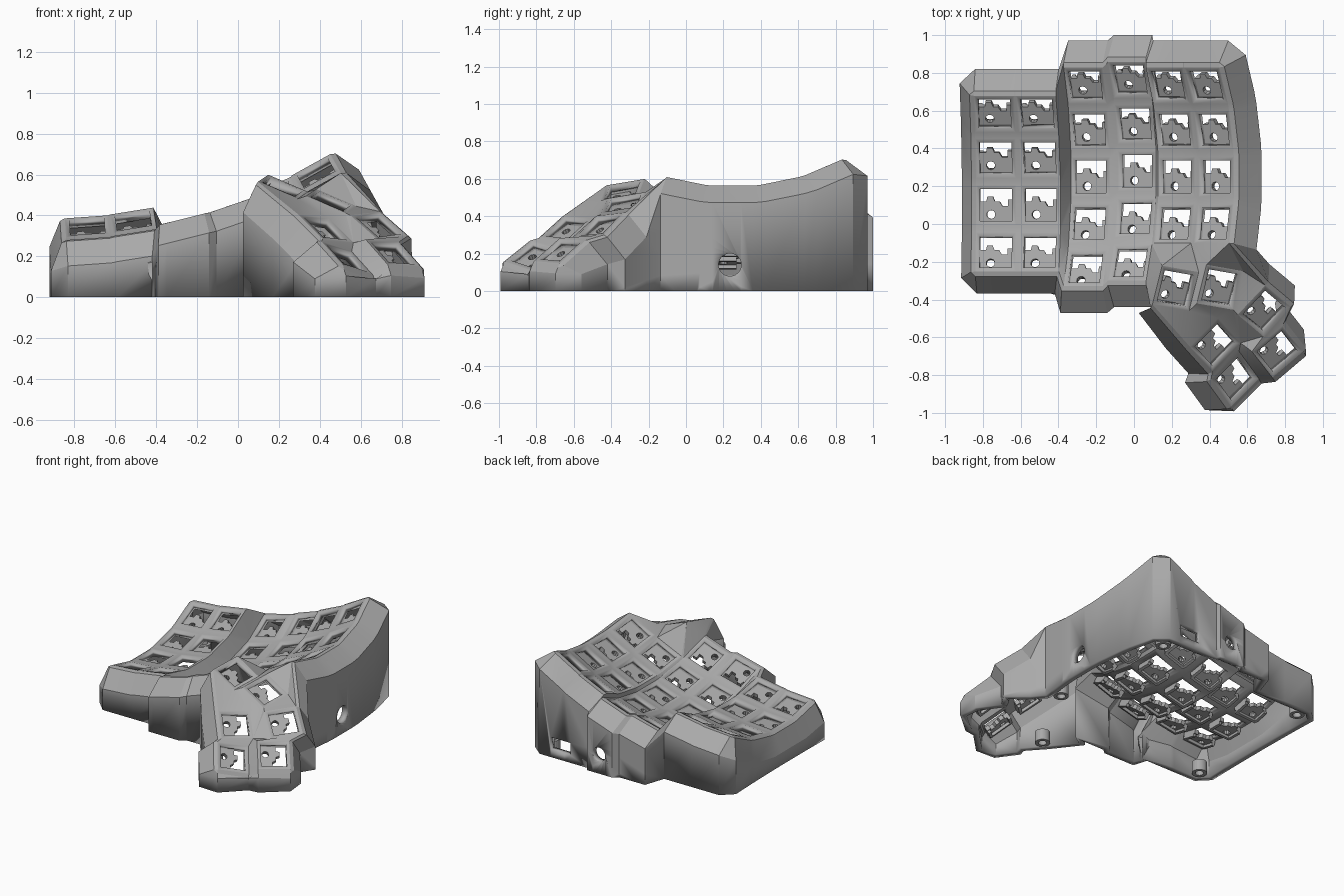
import bpy, bmesh, math
from mathutils import Matrix, Vector

if "Cube" in bpy.data.objects:
    bpy.data.objects.remove(bpy.data.objects["Cube"])

H = 0.107      # half size of a key plate
HOLE = 0.085   # half size of a switch opening
PITCH, RADIUS = math.radians(13), 1.1   # curve of the key columns

grey = bpy.data.materials.new("matte_grey")
grey.diffuse_color = (0.40, 0.40, 0.40, 1)
grey.use_nodes = True
grey.node_tree.nodes["Principled BSDF"].inputs["Base Color"].default_value = grey.diffuse_color


def finish(bm, name):
    mesh = bpy.data.meshes.new(name)
    bm.to_mesh(mesh)
    bm.free()
    mesh.materials.append(grey)
    ob = bpy.data.objects.new(name, mesh)
    bpy.context.collection.objects.link(ob)
    return ob


def rot(deg, axis):
    return Matrix.Rotation(math.radians(deg), 4, axis)


def punch(bm, faces, centre, u, v, ru, rv, n):
    """Cut a convex n-sided opening out of flat faces."""
    centre, u, v = Vector(centre), Vector(u), Vector(v)
    for k in range(n):
        a = 2 * math.pi * k / n
        no = u * math.cos(a) + v * math.sin(a)
        co = centre + u * math.cos(a) * ru + v * math.sin(a) * rv
        geom = set(faces)
        for f in faces:
            geom.update(f.edges)
            geom.update(f.verts)
        out = bmesh.ops.bisect_plane(bm, geom=list(geom), dist=1e-5, plane_co=co, plane_no=no)
        faces = [f for f in out["geom"] if isinstance(f, bmesh.types.BMFace)
                 and (f.calc_center_median() - co).dot(no) < 0]
    bmesh.ops.delete(bm, geom=faces, context="FACES")


# Key positions: curved finger columns (x, y, z, tilt, rows)
columns = [(-.73, .10, .235, 4, 4), (-.495, .10, .265, 9, 4), (-.23, .25, .23, 14, 5),
           (.015, .28, .30, 19, 5), (.225, .25, .40, 24, 4), (.435, .25, .51, 29, 4)]
keys = {}
for c, (x, y, z, tilt, rows) in enumerate(columns):
    for r in range(rows):
        a = (2 - r) * PITCH
        keys[c, r] = (Matrix.Translation((x, y, z)) @ rot(-tilt, "Y")
                      @ Matrix.Translation((0, RADIUS * math.sin(a), RADIUS * (1 - math.cos(a))))
                      @ Matrix.Rotation(a, 4, "X"))
# Thumb cluster (position, rotation)
thumbs = [((.22, -.34, .54), (10, 23, -10)), ((.455, -.335, .47), (10, 23, -10)),
          ((.69, -.46, .35), (6, 34, -40)), ((.76, -.675, .215), (-4, 35, -52)),
          ((.43, -.64, .335), (-6, 34, -48)), ((.535, -.82, .19), (-16, 33, -54))]
for i, (p, (rx, ry, rz)) in enumerate(thumbs):
    keys["t", i + 1] = Matrix.Translation(p) @ rot(rz, "Z") @ rot(ry, "Y") @ rot(rx, "X")

bm = bmesh.new()
posts = {}


def post(k, sx, sy):
    """Shared corner vertex of a key plate."""
    if (k, sx, sy) not in posts:
        posts[k, sx, sy] = bm.verts.new(keys[k] @ Vector((sx * H, sy * H, 0)))
    return posts[k, sx, sy]


def face(*vs):
    vs = list(dict.fromkeys(vs))
    if len(vs) > 2 and not bm.faces.get(vs):
        bm.faces.new(vs)


# Key plates: square frames around each opening
RING = [(-1, -1), (1, -1), (1, 1), (-1, 1)]
for k, m in keys.items():
    inner = [bm.verts.new(m @ Vector((sx * HOLE, sy * HOLE, 0))) for sx, sy in RING]
    outer = [post(k, *s) for s in RING]
    for i in range(4):
        j = (i + 1) % 4
        face(outer[i], outer[j], inner[j], inner[i])

# Webs between the finger keys
for (c, r) in [k for k in keys if k[0] != "t"]:
    down, side, diag = (c, r + 1), (c + 1, r), (c + 1, r + 1)
    if down in keys:
        face(post((c, r), -1, -1), post(down, -1, 1), post(down, 1, 1), post((c, r), 1, -1))
    if side in keys:
        face(post((c, r), 1, 1), post((c, r), 1, -1), post(side, -1, -1), post(side, -1, 1))
    if down in keys and diag in keys:
        face(post((c, r), 1, -1), post(down, 1, 1), post(diag, -1, 1), post(side, -1, -1))


def P(name):
    """Corner from a short name: key, then left/right and back/front."""
    k = ("t", int(name[1])) if name[0] == "t" else (int(name[0]), int(name[1]))
    return k, (1 if name[2] == "R" else -1), (1 if name[3] == "B" else -1)


# Webs joining the fingers to the thumb cluster, and inside the cluster
webs = ["13RF 23LF 24LB", "13RF 24LB 24LF", "33RF 34RB 43LF", "34RB t1LB 43LF",
        "34RB 34RF t1LB", "34RF t1LF t1LB", "43LF t1LB 43RF", "43RF t1LB t1RB",
        "43RF t1RB 53LF", "t1RB t2LB 53LF", "t2LB 53RF 53LF", "t2LB t2RB 53RF",
        "t2RB t3LB 53RF", "t1RB t1RF t2LF t2LB", "t2RB t2RF t3LF t3LB", "t1LF t5LF t1RF",
        "t1RF t5LF t5LB", "t1RF t5LB t2LF", "t2LF t5LB t2RF", "t2RF t5LB t5RB",
        "t2RF t5RB t3LF", "t3LF t5RB t3RF", "t3RB t3RF t4LF t4LB", "t5RB t5RF t6LF t6LB",
        "t4LF t6LB t6RB t4RF", "t5RB t4LF t3RF", "t5RB t6LB t4LF"]
for web in webs:
    face(*[post(*P(n)) for n in web.split()])

# Outer wall: one loop of corners, each with an outward direction
left, right, back, front = (-1, 0), (1, 0), (0, 1), (0, -1)
loop = [(n, front) for n in "34RF 34LF 24RF 24LF".split()]
loop += [("24LF", (-.5, -1)), ("13RF", (-.5, -1))]
loop += [(n, front) for n in "13RF 13LF 03RF 03LF".split()]
loop += [(f"0{r}L{s}", left) for r in (3, 2, 1, 0) for s in "FB"]
loop += [(f"{c}0{s}B", back) for c in range(6) for s in "LR"]
loop += [(f"5{r}R{s}", right) for r in range(4) for s in "BF"]
loop += [("t3LB", (.3, 1)), ("t3RB", (.3, 1)), ("t4LB", back), ("t4RB", back)]
loop += [(n, right) for n in "t4RB t4RF t6RB t6RF".split()]
loop += [(n, front) for n in "t6RF t6LF t5RF t5LF t1LF".split()]
strips = []
for name, (dx, dy) in loop:
    k, sx, sy = P(name)
    m = keys[k]
    corner = Vector((sx * H, sy * H, 0))
    p1 = m @ (corner + Vector((dx * .024, dy * .024, -.012)))
    p2 = m @ (corner + Vector((dx * .085, dy * .085, -.15)))
    out = m.to_3x3() @ Vector((dx, dy, 0))
    out.z = 0
    out.normalize()
    if (p2 - p1).dot(out) < .015:      # steep keys: wall drops straight down
        p2 = p1 + out * .015 - Vector((0, 0, .03))
    p2.z = max(p2.z, .09)
    strips.append([post(k, sx, sy)] + [bm.verts.new(p) for p in (p1, p2, (p2.x, p2.y, 0))])
for a, b in zip(strips, strips[1:] + strips[:1]):
    for i in range(3):
        face(a[i], a[i + 1], b[i + 1], b[i])

bmesh.ops.recalc_face_normals(bm, faces=bm.faces)
bm.faces.ensure_lookup_table()
if bm.faces[0].normal.z < 0:
    bmesh.ops.reverse_faces(bm, faces=bm.faces)


# Openings in the walls
def wall(axis, limit):
    return [f for f in bm.faces if abs(f.normal.z) < .02 and f.normal[axis] > .5
            and f.calc_center_median()[axis] > limit]


X, Y, Z = (1, 0, 0), (0, 1, 0), (0, 0, 1)
punch(bm, wall(0, .55), (.68, .235, .14), Y, Z, .06, .06, 20)
punch(bm, wall(1, .9), (.33, .97, .10), X, Z, .08, .045, 4)
punch(bm, wall(1, .9), (.0, 1, .14), X, Z, .05, .05, 20)

case = finish(bm, "case_shell")
thick = case.modifiers.new("thickness", "SOLIDIFY")
thick.thickness, thick.offset = .045, -1

# Switch holders: notched plates with ribs under each opening
bm = bmesh.new()
outline = [(-.09, -.09), (.09, -.09), (.09, .03), (.06, .03), (.06, -.005), (.03, -.005),
           (.015, .02), (-.01, .02), (-.02, .045), (-.05, .045), (-.055, .02), (-.09, .02)]
bm.faces.new([bm.verts.new((x, y, -.046)) for x, y in outline])
punch(bm, bm.faces[:], (-.03, -.05, -.046), X, Y, .022, .022, 10)
ext = bmesh.ops.extrude_face_region(bm, geom=bm.faces[:])
bmesh.ops.translate(bm, vec=(0, 0, -.03), verts=[v for v in ext["geom"]
                                                 if isinstance(v, bmesh.types.BMVert)])
bmesh.ops.recalc_face_normals(bm, faces=bm.faces)
for x, y, w, d in ((.0, -.085, .17, .02), (-.08, -.03, .02, .1), (.08, -.03, .02, .1)):
    bmesh.ops.create_cube(bm, size=1, matrix=Matrix.Translation((x, y, -.08))
                          @ Matrix.Diagonal((w, d, .03, 1)))
holder = finish(bm, "switch_holder")
for i, m in enumerate(keys.values()):
    ob = holder if i == 0 else bpy.data.objects.new("switch_holder", holder.data)
    if i:
        bpy.context.collection.objects.link(ob)
    ob.matrix_world = m

# Screw bosses inside the wall
for x, y in ((.26, -.63), (-.79, -.27), (-.79, .73), (.47, .86), (.56, -.08)):
    bm = bmesh.new()
    rings = [[bm.verts.new((x + r * math.cos(a * math.pi / 12), y + r * math.sin(a * math.pi / 12), z))
              for a in range(24)] for r, z in ((.05, 0), (.05, .08), (.028, .08), (.028, 0))]
    for i in range(4):
        for a in range(24):
            b, lo, hi = (a + 1) % 24, rings[i], rings[(i + 1) % 4]
            bm.faces.new((lo[a], lo[b], hi[b], hi[a]))
    bmesh.ops.recalc_face_normals(bm, faces=bm.faces)
    finish(bm, "screw_boss")

# Soft curves, crisp edges
bpy.ops.object.select_all(action="DESELECT")
case.select_set(True)
bpy.context.view_layer.objects.active = case
bpy.ops.object.shade_smooth_by_angle(angle=math.radians(20))
